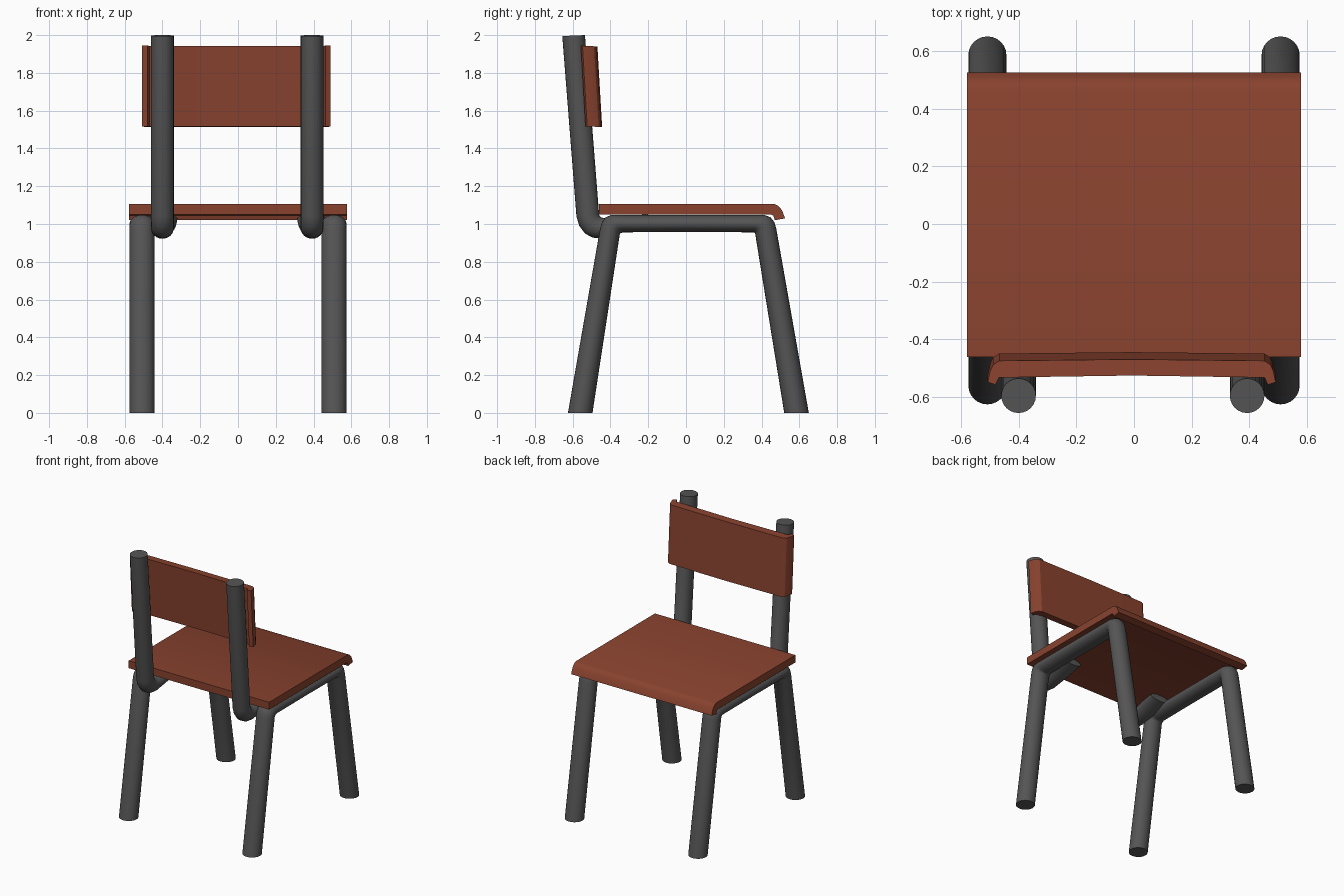
import bpy, bmesh, math
from mathutils import Vector

if "Cube" in bpy.data.objects:
    bpy.data.objects.remove(bpy.data.objects["Cube"])


def material(name, rgb):
    m = bpy.data.materials.new(name)
    m.diffuse_color = (*rgb, 1)
    m.use_nodes = True
    m.node_tree.nodes["Principled BSDF"].inputs["Base Color"].default_value = m.diffuse_color
    return m


WOOD = material("red_brown_wood", (0.25, 0.055, 0.028))
STEEL = material("dark_steel", (0.09, 0.09, 0.09))


def finish(name, bm, mat, angle):
    bmesh.ops.recalc_face_normals(bm, faces=bm.faces)
    me = bpy.data.meshes.new(name)
    bm.to_mesh(me)
    bm.free()
    me.materials.append(mat)
    ob = bpy.data.objects.new(name, me)
    bpy.context.collection.objects.link(ob)
    bpy.ops.object.select_all(action='DESELECT')
    ob.select_set(True)
    bpy.context.view_layer.objects.active = ob
    bpy.ops.object.shade_smooth_by_angle(angle=math.radians(angle))
    return ob


def loft(name, rings, mat, angle):
    """Skin between closed rings of equal length and cap both ends."""
    bm = bmesh.new()
    loops = [[bm.verts.new(p) for p in ring] for ring in rings]
    n = len(loops[0])
    for a, b in zip(loops, loops[1:]):
        for i in range(n):
            j = (i + 1) % n
            bm.faces.new((a[i], a[j], b[j], b[i]))
    bm.faces.new(loops[0])
    bm.faces.new(loops[-1])
    return finish(name, bm, mat, angle)


def tube(name, x, sections, sides=24):
    """Sections are (outer y, outer z, inner y, inner z, half width in x)."""
    rings = []
    for oy, oz, iy, iz, w in sections:
        c = Vector((x, (oy + iy) / 2, (oz + iz) / 2))
        h = Vector((0, (oy - iy) / 2, (oz - iz) / 2))
        ring = []
        for k in range(sides):
            t = 2 * math.pi * k / sides
            ring.append(c + Vector((w * math.cos(t), 0, 0)) + h * math.sin(t))
        rings.append(ring)
    return loft(name, rings, STEEL, 40)


# Side frames: two splayed legs joined by a flattened rail under the seat
R = 0.066
frame = [
    (0.65, 0, 0.52, 0, R),
    (0.478, 0.975, 0.366, 0.950, R),
    (0.468, 1.010, 0.364, 0.953, R),
    (0.447, 1.036, 0.361, 0.955, R),
    (0.415, 1.048, 0.357, 0.956, R),
    (0.350, 1.047, 0.350, 0.956, R),
    (0, 1.047, 0, 0.958, R),
    (-0.335, 1.047, -0.335, 0.956, R),
    (-0.395, 1.048, -0.340, 0.955, R),
    (-0.425, 1.036, -0.344, 0.954, R),
    (-0.445, 1.010, -0.347, 0.952, R),
    (-0.455, 0.975, -0.350, 0.949, R),
    (-0.625, 0, -0.495, 0, R),
]

# Back posts: bend forward and flatten into a tab beneath the seat
P = 0.06
post = [
    (-0.655, 1.995, -0.535, 2.0, P),
    (-0.580, 1.040, -0.460, 1.050, P),
    (-0.565, 0.990, -0.455, 1.040, P),
    (-0.535, 0.950, -0.447, 1.034, P),
    (-0.495, 0.928, -0.435, 1.032, P),
    (-0.445, 0.922, -0.415, 1.034, P),
    (-0.330, 0.956, -0.330, 1.046, 0.074),
    (-0.200, 1.005, -0.200, 1.050, 0.08),
]
for side, s in (("left", -1), ("right", 1)):
    tube(f"{side}_leg_frame", s * 0.508, frame)
    tube(f"{side}_back_post", s * 0.396 - 0.004, post)

# Seat: flat board with a lip rolled down along one edge
seat = [(-0.46, 1.05), (-0.46, 1.105), (0.47, 1.105), (0.49, 1.095),
        (0.508, 1.073), (0.525, 1.03), (0.47, 1.02), (0.462, 1.045), (0.45, 1.05)]
loft("seat", [[(x, y, z) for y, z in seat] for x in (-0.578, 0.578)], WOOD, 30)

# Backrest: slightly bowed board with ends curled backwards, leaning with the posts
half = [(0.46, -0.474), (0.48, -0.487), (0.49, -0.507), (0.499, -0.548),
        (0.472, -0.557), (0.46, -0.532)]
plan = ([(0, -0.469)] + half + [(0, -0.525)]
        + [(-x, y) for x, y in reversed(half)])
rings = []
for z, shift in ((1.942, 0), (1.515, 0.025)):
    rings.append([(x - 0.008, y + shift, z - 0.05 * (y + 0.51)) for x, y in plan])
loft("backrest", rings, WOOD, 30)
